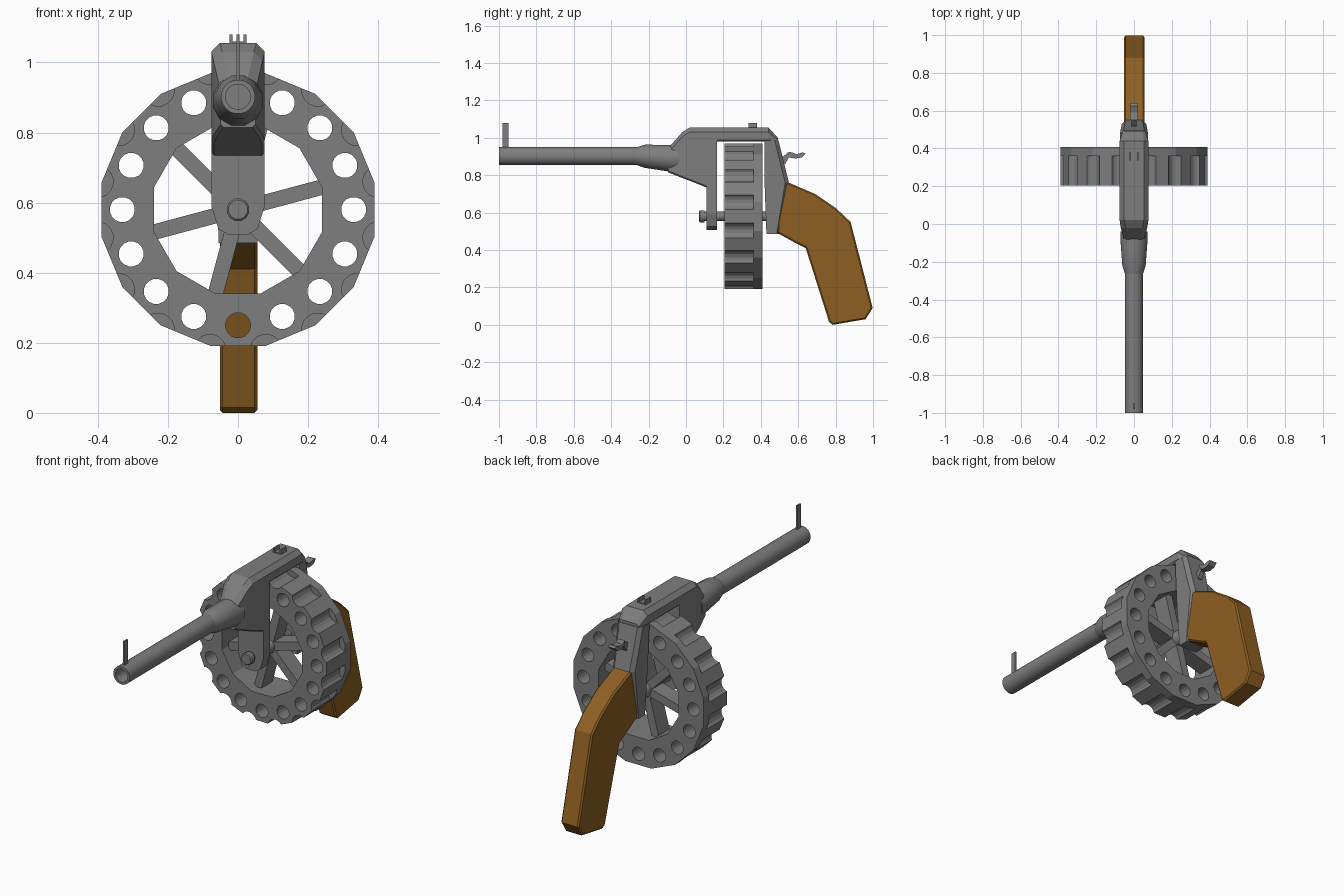
import bpy, bmesh, math
from mathutils import Vector

if "Cube" in bpy.data.objects:
    bpy.data.objects.remove(bpy.data.objects["Cube"])


def material(name, rgb):
    m = bpy.data.materials.new(name)
    m.diffuse_color = (*rgb, 1)
    m.use_nodes = True
    m.node_tree.nodes["Principled BSDF"].inputs["Base Color"].default_value = m.diffuse_color
    return m


STEEL = material("grey steel", (0.21, 0.21, 0.21))
WOOD = material("brown wood", (0.27, 0.115, 0.016))


def loft(bm, sections):
    """Skin a list of equal-length closed sections and cap both ends."""
    rings = [[bm.verts.new(p) for p in s] for s in sections]
    n = len(rings[0])
    for a, b in zip(rings, rings[1:]):
        for i in range(n):
            j = (i + 1) % n
            bm.faces.new((a[i], a[j], b[j], b[i]))
    bm.faces.new(rings[0])
    bm.faces.new(rings[-1][::-1])


def finish(name, bm, mat, smooth=False):
    bmesh.ops.recalc_face_normals(bm, faces=bm.faces)
    me = bpy.data.meshes.new(name)
    bm.to_mesh(me)
    bm.free()
    ob = bpy.data.objects.new(name, me)
    bpy.context.collection.objects.link(ob)
    me.materials.append(mat)
    bpy.ops.object.select_all(action='DESELECT')
    ob.select_set(True)
    bpy.context.view_layer.objects.active = ob
    if smooth:
        bpy.ops.object.shade_smooth_by_angle(angle=math.radians(35))
    return ob


def part(name, sections, mat=STEEL, smooth=False):
    bm = bmesh.new()
    loft(bm, sections)
    return finish(name, bm, mat, smooth)


def ring(y, r, z, n=16, x=0, phase=0.5):
    """Circle around the y axis direction."""
    return [(x + r * math.cos(2 * math.pi * (i + phase) / n), y,
             z + r * math.sin(2 * math.pi * (i + phase) / n)) for i in range(n)]


def frame(y, z0, z1, w, c, d=0.008):
    """Box section across y with chamfered upper and lower corners."""
    right = [(w - d, y, z0), (w, y, z0 + d), (w, y, z1 - c), (w - c, y, z1)]
    return right + [(-x, yy, z) for x, yy, z in reversed(right)]


def slab(profile, x0, x1):
    """Side profile (y, z) extruded across x."""
    return [[(x, y, z) for y, z in profile] for x in (x0, x1)]


def box(x0, x1, y0, y1, z0, z1):
    return slab([(y0, z0), (y1, z0), (y1, z1), (y0, z1)], x0, x1)


AX = 0.58   # height of the drum axis
BZ = 0.902  # height of the barrel axis

# Barrel with open bore, and its tapered collar
part("barrel", [ring(-0.15, .049, BZ, 20), ring(-1, .049, BZ, 20),
                ring(-1, .036, BZ, 20), ring(-0.6, .036, BZ, 20)], smooth=True)
part("barrel_collar", [ring(-0.265, .049, BZ, 12), ring(-0.22, .064, .901, 12),
                       ring(-0.09, .074, .891, 12), ring(-0.04, .074, .89, 12)], smooth=True)

# Frame: front body, bridge over the drum, front bracket and rear post
part("frame_front", [frame(-.095, .815, .945, .05, .025), frame(-.02, .785, 1.03, .07, .025),
                     frame(.02, .77, 1.055, .076, .024), frame(.165, .712, 1.055, .076, .024)])
part("frame_bridge", [frame(.16, .98, 1.055, .076, .024), frame(.44, .98, 1.055, .076, .024),
                      frame(.492, .975, 1.0, .06, .012)])
bracket = [(.076, .76), (.076, .59), (.056, .525), (.025, .507)]
bracket += [(-x, z) for x, z in reversed(bracket)]
part("frame_bracket", [[(x, y, z) for x, z in bracket] for y in (.11, .165)])


def post(z, y0, y1, w, c):
    return [(w, y0, z), (w, y1 - c, z), (w - c, y1, z),
            (c - w, y1, z), (-w, y1 - c, z), (-w, y0, z)]


part("rear_post", [post(.485, .43, .495, .055, .01), post(.76, .42, .55, .065, .02),
                   post(.985, .42, .495, .075, .02)])

# Drum: sixteen-sided disc with chambers, rim flutes and an open centre cut out
drum = part("drum", [ring(y, .397, AX) for y in (.205, .408)])
bm = bmesh.new()
loft(bm, [ring(y, .248, AX, 12) for y in (.15, .45)])
for k in range(16):
    a, b = k * math.pi / 8, (k + .5) * math.pi / 8
    loft(bm, [ring(y, .036, AX + .33 * math.sin(a), 16, .33 * math.cos(a)) for y in (.15, .45)])
    loft(bm, [ring(y, .046, AX + .41 * math.sin(b), 16, .41 * math.cos(b)) for y in (.15, .36)])
cutter = finish("drum_cutter", bm, STEEL)
cutter.hide_render = True
mod = drum.modifiers.new("cut", 'BOOLEAN')
mod.object = cutter
mod.solver = 'EXACT'
bpy.context.view_layer.objects.active = drum
bpy.ops.object.modifier_apply(modifier=mod.name)
bpy.data.objects.remove(cutter)

# Six spokes
bm = bmesh.new()
for k in range(6):
    a = math.radians(15 + 60 * k)
    u, v = Vector((math.cos(a), 0, math.sin(a))), Vector((-math.sin(a), 0, math.cos(a)))
    loft(bm, [[u * r + v * s + Vector((0, y, AX))
               for s, y in ((-.022, .26), (.022, .26), (.022, .355), (-.022, .355))]
              for r in (.01, .25)])
finish("drum_spokes", bm, STEEL)

# Axle with a wider head in front
part("axle", [ring(.07, .028, AX, 12), ring(.075, .033, AX, 12), ring(.098, .033, AX, 12),
              ring(.1, .026, AX, 12), ring(.44, .026, AX, 12)], smooth=True)
part("drum_hub", [ring(.215, .028, AX, 12), ring(.26, .04, AX, 12), ring(.38, .04, AX, 12),
                  ring(.41, .028, AX, 12)], smooth=True)

# Sights
part("front_sight", box(-.004, .004, -.98, -.95, .94, 1.08))
part("rear_sight_base", box(-.022, .022, .335, .38, 1.05, 1.06))
for side, x in (("left", -.02), ("right", .02)):
    part("rear_sight_" + side, box(x - .004, x + .004, .335, .38, 1.055, 1.08))

# Hammer with a wide thumb spur
part("hammer_stem", slab([(.49, .90), (.52, .90), (.55, .925), (.58, .918), (.575, .89),
                          (.55, .895), (.53, .86), (.49, .85)], -.012, .012))
part("hammer_spur", slab([(.55, .925), (.59, .912), (.625, .922), (.64, .915), (.62, .895),
                          (.585, .889), (.555, .9)], -.02, .02))

# Wooden grip
grip = part("grip", slab([(.483, .765), (.55, .76), (.69, .70), (.80, .625), (.88, .55),
                          (.998, .09), (.96, .03), (.785, 0), (.765, .015), (.64, .41),
                          (.59, .435), (.49, .49)], -.052, .055), WOOD)
bev = grip.modifiers.new("soft edges", 'BEVEL')
bev.width = .008
bev.segments = 1
bev.limit_method = 'ANGLE'
bev.angle_limit = math.radians(60)
